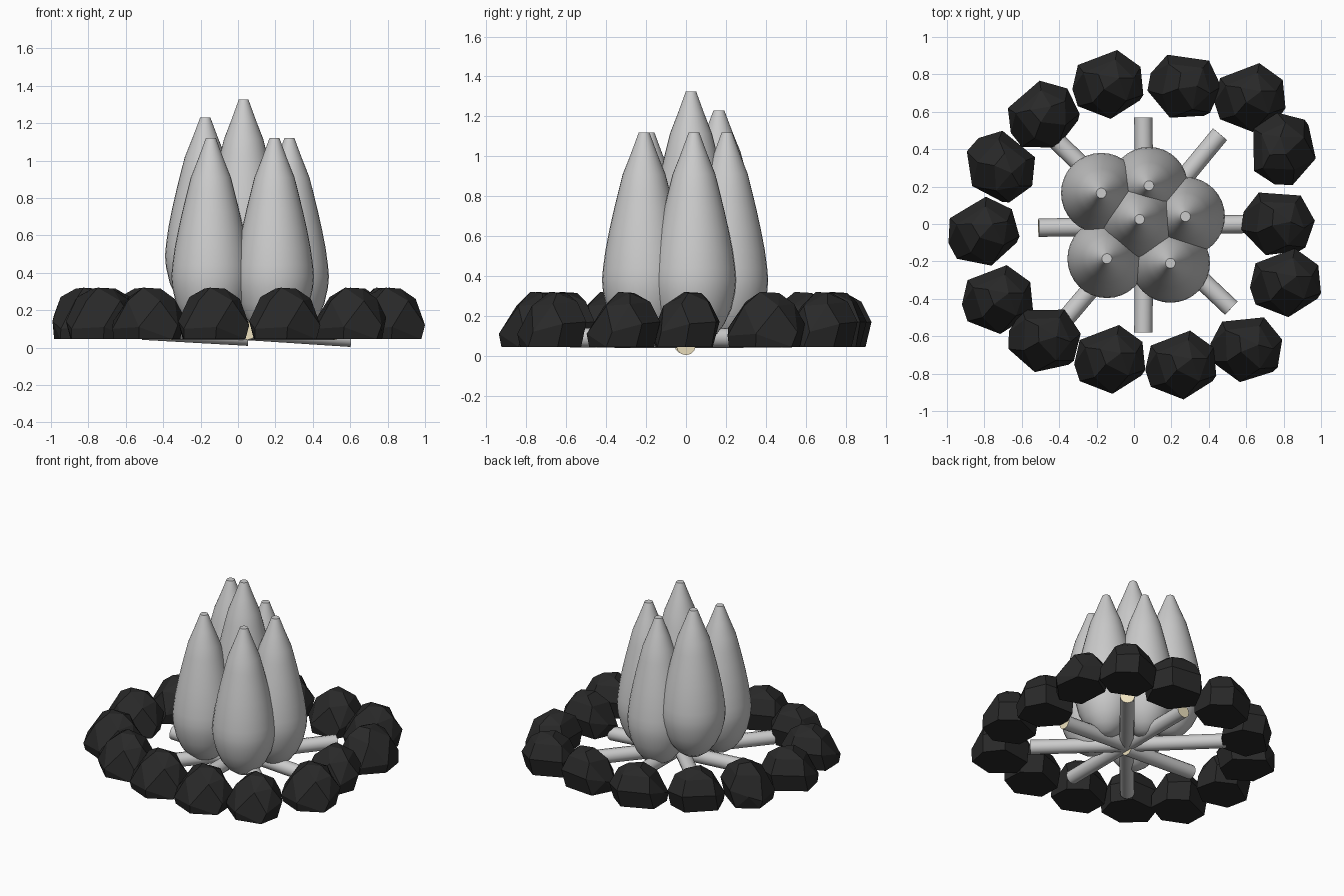
import bpy, bmesh, math
from mathutils import Vector

if "Cube" in bpy.data.objects:
    bpy.data.objects.remove(bpy.data.objects["Cube"])


def material(name, color):
    m = bpy.data.materials.new(name)
    m.diffuse_color = color
    m.use_nodes = True
    m.node_tree.nodes["Principled BSDF"].inputs["Base Color"].default_value = m.diffuse_color
    return m


coal = material("dark_stone", (0.022, 0.022, 0.022, 1))
cream = material("cut_wood", (0.86, 0.76, 0.52, 1))
grey = material("plain_grey", (0.8, 0.8, 0.8, 1))


def add_object(name, bm, mats=()):
    bmesh.ops.recalc_face_normals(bm, faces=bm.faces)
    mesh = bpy.data.meshes.new(name)
    bm.to_mesh(mesh)
    bm.free()
    for m in mats:
        mesh.materials.append(m)
    ob = bpy.data.objects.new(name, mesh)
    bpy.context.collection.objects.link(ob)
    return ob


def smooth(ob):
    bpy.ops.object.select_all(action='DESELECT')
    ob.select_set(True)
    bpy.context.view_layer.objects.active = ob
    bpy.ops.object.shade_smooth_by_angle(angle=math.radians(38))


# Ring of faceted stones: one hull shape, turned differently each time
STONE = [(.05, .18, .17), (.175, .09, .16), (.19, -.06, .12), (.015, -.188, .11),
         (-.16, -.12, .10), (-.19, -.03, .14), (-.16, .10, .17),
         (-.13, .06, .27), (-.08, -.10, .25), (.10, -.09, .25), (.14, .03, .26), (.04, .13, .27),
         (-.05, .05, .315), (-.02, -.03, .32), (.06, .03, .315),
         (.17, -.09, .045), (.01, -.175, .045), (-.16, -.10, .045), (-.165, .06, .045),
         (.04, .15, .045), (.16, .06, .045)]
bm = bmesh.new()
for p in STONE:
    bm.verts.new(p)
bmesh.ops.convex_hull(bm, input=bm.verts)
bmesh.ops.delete(bm, geom=[v for v in bm.verts if not v.link_faces], context='VERTS')
bmesh.ops.dissolve_limit(bm, angle_limit=math.radians(14), verts=bm.verts, edges=bm.edges)
stone_mesh = add_object("stone_1", bm, [coal])

RING = [(-.14, .75, 0), (.27, .74, -29), (.62, .68, 0), (.79, .40, 70), (.77, .01, -25),
        (.81, -.31, 0), (.60, -.66, -15), (.25, -.75, 0), (-.13, -.72, 0), (-.48, -.61, -20),
        (-.73, -.40, 0), (-.81, -.04, 10), (-.71, .31, -60), (-.49, .58, 20)]
for i, (x, y, a) in enumerate(RING):
    ob = stone_mesh if i == 0 else stone_mesh.copy()
    if i:
        ob.name = f"stone_{i + 1}"
        bpy.context.collection.objects.link(ob)
    ob.location = (x, y, 0)
    ob.rotation_euler.z = math.radians(a)


# Logs: round cylinders with pale cut ends
def log(name, a, b, r=0.049):
    a, b = Vector(a), Vector(b)
    bm = bmesh.new()
    bmesh.ops.create_cone(bm, cap_ends=True, segments=12, radius1=r, radius2=r, depth=(b - a).length)
    for f in bm.faces:
        f.material_index = 1 if len(f.verts) > 4 else 0
    ob = add_object(name, bm, [grey, cream])
    ob.location = (a + b) / 2
    ob.rotation_mode = 'QUATERNION'
    ob.rotation_quaternion = (b - a).to_track_quat('Z', 'Y')
    smooth(ob)


ENDS = [(.05, .57, .092), (.46, .48, .09), (.605, 0, .052), (.52, -.45, .09),
        (.05, -.58, .09), (-.36, -.50, .09), (-.51, -.02, .09), (-.42, .45, .09)]
for i, (x, y, z) in enumerate(ENDS):
    inner_z = .058 if i == 6 else .088
    log(f"log_{i + 1}", (.055, -.01, inner_z), (x, y, z))


# Flames: smooth teardrop lathes
PROFILE = [(.0, -.03), (.055, -.017), (.105, .02), (.15, .08), (.183, .155), (.202, .24),
           (.207, .30), (.202, .36), (.190, .45), (.171, .55), (.149, .65), (.125, .75),
           (.105, .83), (.066, .93), (.026, 1.04), (0, 1.04)]


def flame(name, x, y, top, s=1.0):
    bm = bmesh.new()
    vs = [bm.verts.new((r * s, 0, z)) for r, z in PROFILE]
    es = [bm.edges.new(e) for e in zip(vs, vs[1:])]
    bmesh.ops.spin(bm, geom=vs + es, cent=(0, 0, 0), axis=(0, 0, 1), angle=math.tau, steps=32)
    bmesh.ops.remove_doubles(bm, verts=bm.verts, dist=1e-4)
    ob = add_object(name, bm)
    ob.location = (x, y, top - PROFILE[-1][1])
    smooth(ob)


FLAMES = [(.03, .025, 1.325, 1), (-.175, .165, 1.23, 1.04), (.08, .205, 1.12, 1),
          (.275, .04, 1.12, 1.02), (.195, -.21, 1.12, 1.02), (-.145, -.185, 1.12, 1.02)]
for i, f in enumerate(FLAMES):
    flame(f"flame_{i + 1}", *f)
